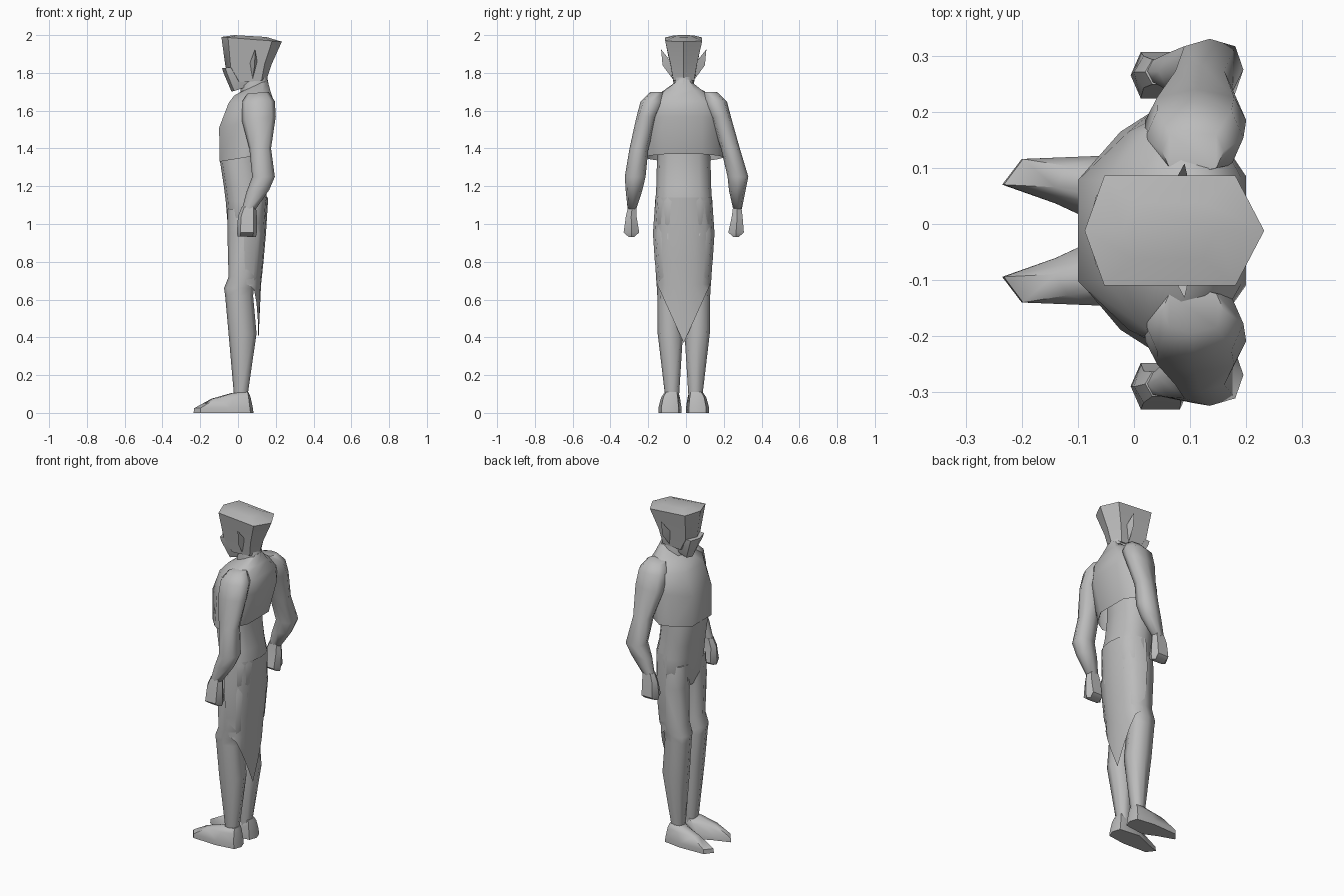
import bpy, bmesh, math
from math import sin, cos, pi

if "Cube" in bpy.data.objects:
    bpy.data.objects.remove(bpy.data.objects["Cube"])

MID = -0.012  # symmetry line of the figure
grey = bpy.data.materials.new("plain_grey")
grey.diffuse_color = (0.5, 0.5, 0.5, 1)
grey.use_nodes = True
grey.node_tree.nodes["Principled BSDF"].inputs["Base Color"].default_value = grey.diffuse_color


def finish(name, bm, recalc=True, angle=60):
    if recalc:
        bmesh.ops.recalc_face_normals(bm, faces=bm.faces[:])
    me = bpy.data.meshes.new(name)
    bm.to_mesh(me)
    bm.free()
    me.materials.append(grey)
    ob = bpy.data.objects.new(name, me)
    bpy.context.collection.objects.link(ob)
    bpy.ops.object.select_all(action='DESELECT')
    ob.select_set(True)
    bpy.context.view_layer.objects.active = ob
    bpy.ops.object.shade_smooth_by_angle(angle=math.radians(angle))
    return ob


def oval(n, p=0.8):
    """Boxy oval outline, x in 0..1 and y in -1..1."""
    pts = []
    for i in range(n):
        c, s = cos(2 * pi * i / n), sin(2 * pi * i / n)
        pts.append((0.5 + 0.5 * math.copysign(abs(c) ** p, c), math.copysign(abs(s) ** p, s)))
    return pts


def loft(name, outline, rings, side=1, shift=None, bottom=True, angle=60):
    """rings: (z at front, z at back, x0, x1, y0, y1), listed top to bottom."""
    bm = bmesh.new()
    rows = []
    for k, (zf, zb, x0, x1, y0, y1) in enumerate(rings):
        row = []
        for u, v in outline:
            y = (y0 + y1) / 2 + v * (y1 - y0) / 2
            if side < 0:
                y = 2 * MID - y + (shift[k] if shift else 0)
            row.append(bm.verts.new((x0 + u * (x1 - x0), y, zf + u * (zb - zf))))
        rows.append(row)
    n = len(outline)
    for a, b in zip(rows, rows[1:]):
        for i in range(n):
            bm.faces.new((a[i], a[(i + 1) % n], b[(i + 1) % n], b[i]))
    bm.faces.new(rows[0])
    if bottom:
        bm.faces.new(rows[-1])
    return finish(name, bm, angle=angle)


def centred(zf, zb, x0, x1, w):
    return (zf, zb, x0, x1, MID - w, MID + w)


# Head: flat-topped, flaring upward
HEX = [(0, 0), (.11, 1), (.84, 1), (1, 0), (.84, -1), (.11, -1)]
loft("head", HEX, [
    centred(2.0, 1.99, -.02, .15, .05),
    centred(1.99, 1.965, -.088, .232, .098),
    centred(1.83, 1.85, -.066, .18, .07),
    centred(1.75, 1.76, -.01, .15, .055)], angle=40)
loft("jaw", HEX, [
    centred(1.825, 1.84, -.084, .07, .064),
    centred(1.80, 1.80, -.077, .085, .062),
    centred(1.70, 1.74, -.034, .09, .036)], angle=40)
loft("neck", oval(8), [
    centred(1.78, 1.80, .02, .15, .05),
    centred(1.66, 1.70, .01, .17, .06)])

# Pointed ears
for side, label in ((1, "left"), (-1, "right")):
    bm = bmesh.new()
    tip, front, outer, back, low = [bm.verts.new((x, MID + side * y, z)) for x, y, z in (
        (.09, .12, 1.925), (.062, .068, 1.85), (.088, .112, 1.84), (.102, .068, 1.86), (.078, .06, 1.77))]
    for f in ((tip, front, outer), (tip, outer, back), (low, outer, front),
              (low, back, outer), (tip, back, front), (low, front, back)):
        bm.faces.new(f)
    finish(label + "_ear", bm, angle=30)

# Short cape-like top with an open hem
CHEST = [(0, .42), (.3, .82), (.55, 1), (.8, .85), (1, .45),
         (1, -.45), (.8, -.85), (.55, -1), (.3, -.82), (0, -.42)]
loft("top_garment", CHEST, [
    centred(1.70, 1.765, .015, .155, .05),
    centred(1.68, 1.71, -.02, .17, .12),
    centred(1.64, 1.65, -.05, .19, .215),
    centred(1.51, 1.57, -.1, .20, .215),
    centred(1.33, 1.37, -.097, .145, .215)], bottom=False)

# Waist and hips
loft("waist", oval(12), [
    centred(1.46, 1.46, -.095, .13, .135),
    centred(1.33, 1.33, -.095, .125, .142),
    centred(1.2, 1.2, -.075, .14, .145),
    centred(1.12, 1.12, -.065, .158, .15),
    centred(1.0, 1.0, -.055, .148, .155),
    centred(.93, .93, -.03, .12, .11)])

# Back skirt: half shell ending in a long point
bm = bmesh.new()
rows = []
N = 8
for z, xs, xb, w in ((1.14, .03, .16, .15), (.95, .03, .148, .163),
                     (.8, .035, .135, .153), (.68, .045, .122, .138), (None, .06, .108, .138)):
    row = []
    for i in range(N + 1):
        a = -pi / 2 + pi * i / N
        zz = z if z is not None else .675 - .305 * (1 - abs(sin(a)))
        row.append(bm.verts.new((xs + (xb - xs) * cos(a) ** .7 if abs(cos(a)) > 1e-4 else xs,
                                 MID + w * sin(a), zz)))
    rows.append(row)
for a, b in zip(rows, rows[1:]):
    for i in range(N):
        bm.faces.new((a[i], b[i], b[i + 1], a[i + 1]))
finish("back_skirt", bm, recalc=False)

# Limbs and feet, listed for one side and mirrored to the other
FOOT = [(0, .15), (.11, .9), (.6, 1), (.95, .75), (1, 0), (.95, -.75), (.55, -1), (.3, -.4)]
arm = [(1.69, 1.70, .05, .16, .09, .17),
       (1.645, 1.65, .02, .195, .09, .217),
       (1.55, 1.57, .02, .20, .13, .24),
       (1.40, 1.40, .06, .175, .185, .285),
       (1.25, 1.25, .075, .195, .22, .33),
       (1.17, 1.18, .045, .165, .228, .315),
       (1.075, 1.08, .02, .095, .25, .295)]
hand = [(1.09, 1.09, .02, .095, .247, .295),
        (1.04, 1.04, .0, .1, .24, .302),
        (.955, .955, -.006, .1, .22, .31),
        (.935, .93, -.002, .095, .25, .28)]
leg = [(1.08, 1.08, -.055, .10, -.005, .13),
       (.95, .95, -.056, .135, -.008, .147),
       (.72, .72, -.05, .115, -.008, .135),
       (.66, .66, -.074, .085, .0, .13),
       (.62, .62, -.068, .08, .0, .128),
       (.42, .42, -.05, .098, -.008, .126),
       (.10, .10, -.022, .052, .012, .088),
       (.06, .06, -.015, .05, .015, .085)]
foot = [(.105, .11, -.035, .055, .015, .09),
        (.075, .085, -.14, .066, .008, .108),
        (.025, .03, -.232, .078, .0, .122),
        (0, 0, -.235, .082, .0, .122)]
for side, label in ((1, "left"), (-1, "right")):
    loft(label + "_arm", oval(8), arm, side, [0, 0, 0, .01, .03, .02, .01])
    loft(label + "_hand", oval(6, .6), hand, side, [.01, .005, 0, 0], angle=40)
    loft(label + "_leg", oval(8), leg, side)
    loft(label + "_foot", FOOT, foot, side, angle=50)
